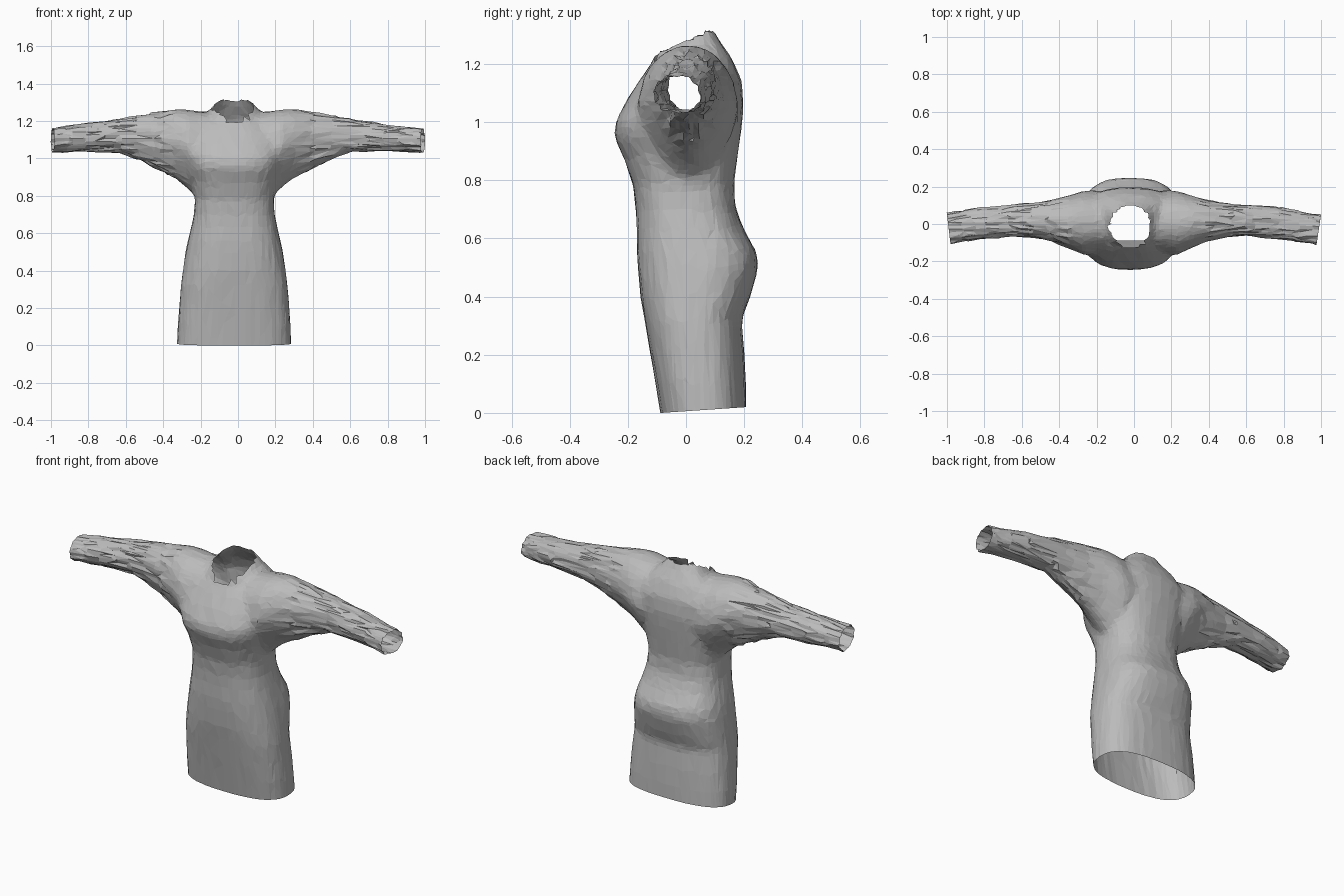
import bpy, bmesh, math, random
from mathutils import Vector

random.seed(4)
default = bpy.data.objects.get("Cube")
if default:
    bpy.data.objects.remove(default, do_unlink=True)

CX = -0.02          # centre line of the garment
SIDES = 40

cloth = bpy.data.materials.new("grey_cloth")
cloth.use_nodes = True
grey = (0.5, 0.5, 0.5, 1)
cloth.diffuse_color = grey
cloth.node_tree.nodes["Principled BSDF"].inputs["Base Color"].default_value = grey


def loft(name, rings):
    """Closed solid through a list of rings of points."""
    bm = bmesh.new()
    loops = [[bm.verts.new(p) for p in ring] for ring in rings]
    for a, b in zip(loops, loops[1:]):
        for i in range(len(a)):
            j = (i + 1) % len(a)
            bm.faces.new((a[i], a[j], b[j], b[i]))
    bm.faces.new(loops[0])
    bm.faces.new(loops[-1])
    bmesh.ops.recalc_face_normals(bm, faces=bm.faces[:])
    mesh = bpy.data.meshes.new(name)
    bm.to_mesh(mesh)
    bm.free()
    obj = bpy.data.objects.new(name, mesh)
    bpy.context.scene.collection.objects.link(obj)
    return obj


def unit_loop(power, sides=SIDES, turn=0.0):
    """Rounded-square outline within -1..1."""
    pts = []
    for i in range(sides):
        a = 2 * math.pi * (i + turn) / sides
        c, s = math.cos(a), math.sin(a)
        pts.append((math.copysign(abs(c) ** (2 / power), c),
                    math.copysign(abs(s) ** (2 / power), s)))
    return pts


# Body: front height, back height, half width, front y, back y
body_rows = [
    (-0.08, -0.08, 0.308, -0.075, 0.21), (0.1, 0.1, 0.302, -0.105, 0.205),
    (0.2, 0.2, 0.295, -0.122, 0.2), (0.32, 0.32, 0.285, -0.143, 0.192),
    (0.4, 0.4, 0.275, -0.156, 0.22), (0.5, 0.5, 0.26, -0.166, 0.25),
    (0.56, 0.56, 0.248, -0.17, 0.24), (0.63, 0.63, 0.23, -0.17, 0.198),
    (0.7, 0.7, 0.217, -0.172, 0.172), (0.78, 0.78, 0.21, -0.182, 0.165),
    (0.87, 0.88, 0.225, -0.212, 0.178), (0.95, 0.97, 0.25, -0.247, 0.19),
    (1.0, 1.05, 0.265, -0.243, 0.197), (1.08, 1.14, 0.265, -0.2, 0.192),
    (1.15, 1.22, 0.21, -0.155, 0.157), (1.19, 1.285, 0.14, -0.125, 0.112),
    (1.24, 1.33, 0.1, -0.11, 0.09),
]
rings = []
for zf, zb, w, f, b in body_rows:
    rings.append([(CX + w * u, (f + b) / 2 + v * (b - f) / 2,
                   (zf + zb) / 2 + v * (zb - zf) / 2) for u, v in unit_loop(2.6)])
garment = loft("tunic_form", rings)

# Sleeves: distance from centre, front y, back y, bottom z, top z, taper below
sleeve_rows = [
    (0.06, -0.15, 0.17, 0.8, 1.24, 0.4), (0.2, -0.165, 0.18, 0.79, 1.253, 0.4),
    (0.25, -0.165, 0.178, 0.84, 1.26, 0.4), (0.32, -0.135, 0.155, 0.895, 1.265, 0.35),
    (0.42, -0.092, 0.127, 0.945, 1.247, 0.25), (0.52, -0.072, 0.112, 0.993, 1.232, 0.1),
    (0.62, -0.066, 0.105, 1.032, 1.212, 0), (0.8, -0.08, 0.09, 1.037, 1.185, 0),
    (0.9, -0.096, 0.075, 1.034, 1.172, 0), (1.0, -0.112, 0.053, 1.03, 1.16, 0),
    (1.1, -0.125, 0.035, 1.027, 1.15, 0),
]


def sleeve(name, side):
    rings = []
    for d, f, b, lo, hi, taper in sleeve_rows:
        rings.append([(CX + side * d,
                       (f + b) / 2 + u * (1 - taper * max(0, -v)) * (b - f) / 2,
                       (lo + hi) / 2 + v * (hi - lo) / 2) for u, v in unit_loop(2.1)])
    return loft(name, rings)


helpers = [sleeve("left_sleeve_form", 1), sleeve("right_sleeve_form", -1)]

# Eight-sided column that opens the neck
NECK_Y, NECK_RX, NECK_RY = -0.015, 0.108, 0.113
neck = loft("neck_cutter", [[(CX + NECK_RX * u, NECK_Y + NECK_RY * v, z)
                             for u, v in unit_loop(2, 8, 0.5)] for z in (1.05, 1.5)])
helpers.append(neck)


def boolean(tool, operation):
    mod = garment.modifiers.new(tool.name, "BOOLEAN")
    mod.operation, mod.object, mod.solver = operation, tool, "EXACT"
    tool.hide_render = True


# Merge, soften and facet the cloth
boolean(helpers[0], "UNION")
boolean(helpers[1], "UNION")
remesh = garment.modifiers.new("merge", "REMESH")
remesh.mode, remesh.voxel_size = "VOXEL", 0.018
smooth = garment.modifiers.new("soften", "SMOOTH")
smooth.factor, smooth.iterations = 0.5, 6
facet = garment.modifiers.new("facet", "DECIMATE")
facet.ratio = 0.2
boolean(neck, "DIFFERENCE")

graph = bpy.context.evaluated_depsgraph_get()
bm = bmesh.new()
bm.from_mesh(garment.evaluated_get(graph).to_mesh())

# Remove the pit left by the neck column
pit = []
for face in bm.faces:
    c = face.calc_center_median()
    r = math.hypot((c.x - CX) / NECK_RX, (c.y - NECK_Y) / NECK_RY)
    if c.z > 1.0 and r < 1.002:
        pit.append(face)
bmesh.ops.delete(bm, geom=pit, context="FACES")

# Creases, stronger along the sleeves
bm.normal_update()
for vert in bm.verts:
    if not vert.is_boundary:
        depth = 0.006 if abs(vert.co.x) > 0.35 else 0.0015
        vert.co += vert.normal * random.uniform(-depth, depth)

# Open the hem and both cuffs
for point, normal in (((0, -0.085, 0), (0, 0.068, -1)),
                      ((1, 0.05, 0), (1, -0.15, 0)),
                      ((-1, 0.05, 0), (-1, -0.12, 0))):
    bmesh.ops.bisect_plane(bm, geom=bm.verts[:] + bm.edges[:] + bm.faces[:],
                           plane_co=Vector(point), plane_no=Vector(normal).normalized(),
                           clear_outer=True)

for face in bm.faces:
    face.smooth = False
    face.material_index = 0
mesh = bpy.data.meshes.new("tunic")
bm.to_mesh(mesh)
bm.free()
mesh.materials.clear()
mesh.materials.append(cloth)
tunic = bpy.data.objects.new("tunic", mesh)
bpy.context.scene.collection.objects.link(tunic)

for helper in helpers + [garment]:
    bpy.data.objects.remove(helper, do_unlink=True)
